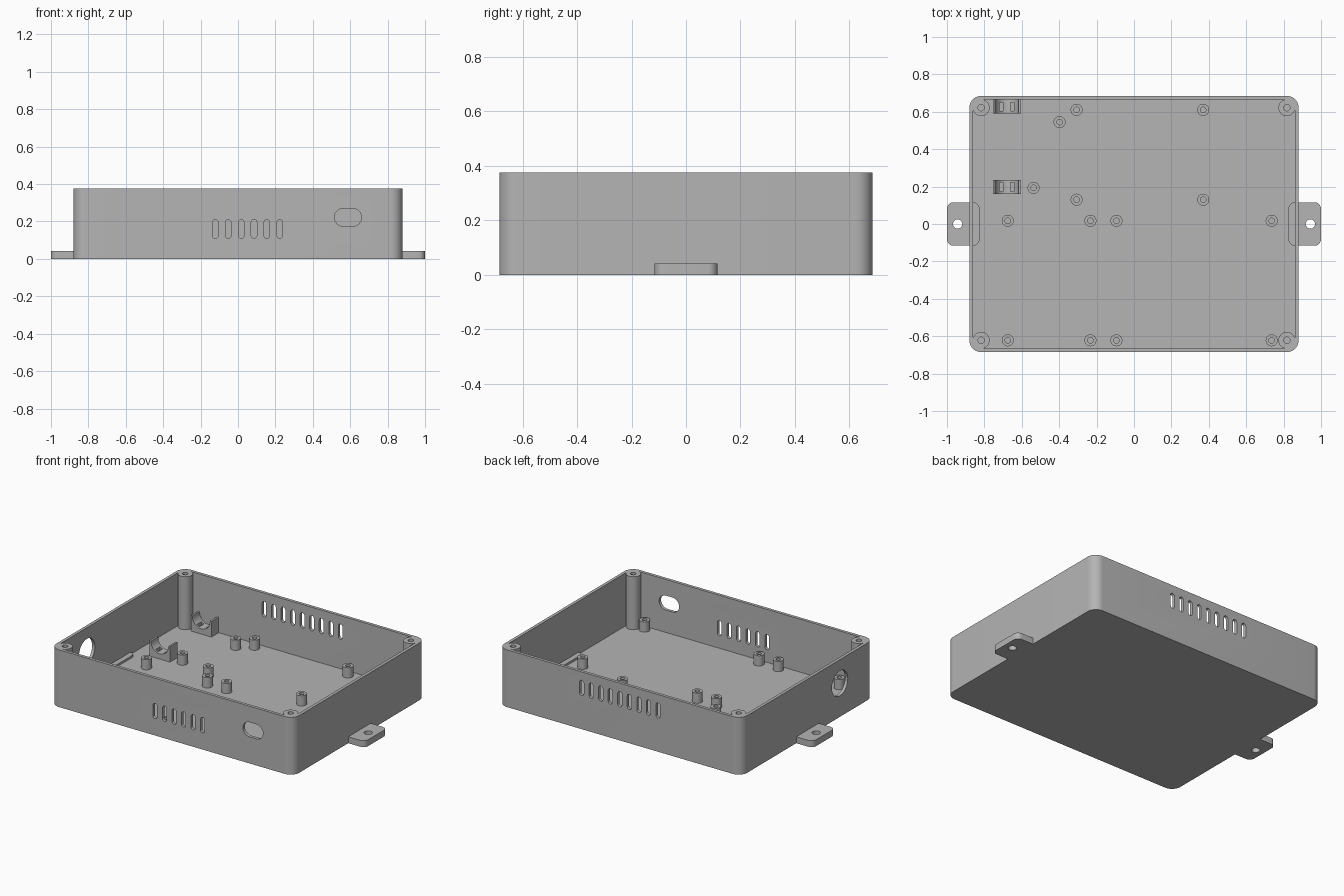
import bpy, bmesh, math
from mathutils import Vector

cube = bpy.data.objects.get("Cube")
if cube:
    bpy.data.objects.remove(cube, do_unlink=True)

grey = bpy.data.materials.new("plain grey plastic")
grey.use_nodes = True
COLOUR = (0.46, 0.46, 0.46, 1)
grey.diffuse_color = COLOUR
grey.node_tree.nodes["Principled BSDF"].inputs["Base Color"].default_value = COLOUR

# Axis maps: (u, v, depth) to world space
AXES = {"x": lambda u, v, d: Vector((d, u, v)),
        "y": lambda u, v, d: Vector((u, d, v)),
        "z": lambda u, v, d: Vector((u, v, d))}


def add_prism(bm, axis, centre, size, radius, depth, steps=10):
    """Rounded rectangle extruded along an axis between two depths."""
    hu, hv = size[0] / 2 - radius, size[1] / 2 - radius
    points = []
    for quarter, (su, sv) in enumerate([(1, 1), (-1, 1), (-1, -1), (1, -1)]):
        for i in range(steps + 1 if radius else 1):
            a = (quarter + i / steps) * math.pi / 2
            p = Vector((centre[0] + su * hu + radius * math.cos(a),
                        centre[1] + sv * hv + radius * math.sin(a)))
            if not points or (p - points[-1]).length > 1e-5:
                points.append(p)
    if (points[0] - points[-1]).length < 1e-5:
        points.pop()
    rings = [[bm.verts.new(AXES[axis](p.x, p.y, d)) for p in points] for d in depth]
    n = len(points)
    faces = [bm.faces.new(rings[0]), bm.faces.new(rings[1])]
    for i in range(n):
        j = (i + 1) % n
        faces.append(bm.faces.new((rings[0][i], rings[0][j], rings[1][j], rings[1][i])))
    bmesh.ops.recalc_face_normals(bm, faces=faces)


def make(name, bm):
    mesh = bpy.data.meshes.new(name)
    bm.to_mesh(mesh)
    bm.free()
    mesh.materials.append(grey)
    obj = bpy.data.objects.new(name, mesh)
    bpy.context.collection.objects.link(obj)
    return obj


def prisms(name, *specs):
    bm = bmesh.new()
    for spec in specs:
        add_prism(bm, *spec)
    return make(name, bm)


def cut(obj, *specs):
    """Subtract non-overlapping prisms from an object."""
    cutter = prisms("cutter", *specs)
    cutter.hide_render = True
    mod = obj.modifiers.new("cut", "BOOLEAN")
    mod.operation, mod.solver, mod.object = "DIFFERENCE", "EXACT", cutter
    graph = bpy.context.evaluated_depsgraph_get()
    mesh = bpy.data.meshes.new_from_object(obj.evaluated_get(graph))
    obj.modifiers.clear()
    obj.data = mesh
    bpy.data.objects.remove(cutter, do_unlink=True)


def smooth(obj):
    bpy.ops.object.select_all(action="DESELECT")
    obj.select_set(True)
    bpy.context.view_layer.objects.active = obj
    bpy.ops.object.shade_smooth_by_angle(angle=math.radians(30))


def tube(name, x, y, bottom, top, radius, bore, bore_bottom, sides=32):
    """Round post with a blind screw hole, turned from a profile."""
    profile = [(0, bottom), (radius, bottom), (radius, top),
               (bore, top), (bore, bore_bottom), (0, bore_bottom)]
    bm = bmesh.new()
    verts = [bm.verts.new((x + r, y, z)) for r, z in profile]
    edges = [bm.edges.new(pair) for pair in zip(verts, verts[1:])]
    bmesh.ops.spin(bm, geom=verts + edges, cent=(x, y, 0), axis=(0, 0, 1),
                   angle=math.tau, steps=sides, use_duplicate=False)
    bmesh.ops.remove_doubles(bm, verts=bm.verts, dist=1e-5)
    bmesh.ops.recalc_face_normals(bm, faces=bm.faces)
    smooth(make(name, bm))


HALF_X, HALF_Y, HEIGHT = 0.88, 0.685, 0.375
WALL, FLOOR, CORNER = 0.02, 0.028, 0.063

# Open tray
tray = prisms("tray", ("z", (0, 0), (2 * HALF_X, 2 * HALF_Y), CORNER, (0, HEIGHT)))
cut(tray, ("z", (0, 0), (2 * (HALF_X - WALL), 2 * (HALF_Y - WALL)), CORNER - WALL,
           (FLOOR, HEIGHT + 0.1)))

# Vent slots, cable opening and round socket hole in the walls
front, back = (-HALF_Y - 0.05, -HALF_Y + 0.05), (HALF_Y - 0.05, HALF_Y + 0.05)
PITCH, SLOT = 0.069, (0.03, 0.1)
openings = [("y", (0.051 + (i - 2.5) * PITCH, 0.16), SLOT, 0.015, front) for i in range(6)]
openings += [("y", ((i - 4) * PITCH, 0.27), SLOT, 0.015, back) for i in range(9)]
openings.append(("y", (0.588, 0.222), (0.145, 0.095), 0.0475, front))
openings.append(("x", (-0.335, 0.22), (0.164, 0.164), 0.082,
                 (-HALF_X - 0.05, -HALF_X + 0.05)))
cut(tray, *openings)
smooth(tray)

# Corner screw posts
for sx in (-1, 1):
    for sy in (-1, 1):
        name = f"{'left' if sx > 0 else 'right'}_{'back' if sy > 0 else 'front'}_corner_post"
        tube(name, sx * 0.817, sy * 0.622, 0.01, HEIGHT, 0.045, 0.017, 0.12)

# Mounting tabs, running through the side walls
for name, s in (("left_mounting_tab", 1), ("right_mounting_tab", -1)):
    tab = prisms(name, ("z", (s * 0.913, 0), (0.174, 0.232), 0.035, (0, 0.042)))
    cut(tab, ("z", (s * 0.943, 0), (0.05, 0.05), 0.025, (-0.1, 0.1)))
    smooth(tab)

# Circuit board standoffs
spots = [(x, y) for x in (-0.675, -0.233, -0.094, 0.736) for y in (0.017, -0.622)]
spots += [(x, y) for x in (-0.307, 0.37) for y in (0.13, 0.61)]
spots += [(-0.398, 0.545), (-0.537, 0.193)]
for i, (x, y) in enumerate(spots):
    tube(f"standoff_{i + 1}", x, y, 0.01, 0.095, 0.032, 0.015, 0.04, 24)

# Cable cradles with a round seat and two tie slots
for name, y in (("back_cradle", 0.627), ("middle_cradle", 0.198)):
    x = -0.68
    cradle = prisms(name, ("z", (x, y), (0.15, 0.075), 0, (0.01, 0.13)))
    cut(cradle, ("y", (x, 0.125), (0.126, 0.126), 0.063, (y - 0.1, y + 0.1)))
    cut(cradle, *[("z", (x + s * 0.03, y), (0.018, 0.046), 0, (FLOOR, 0.1))
                  for s in (-1, 1)])
    smooth(cradle)
